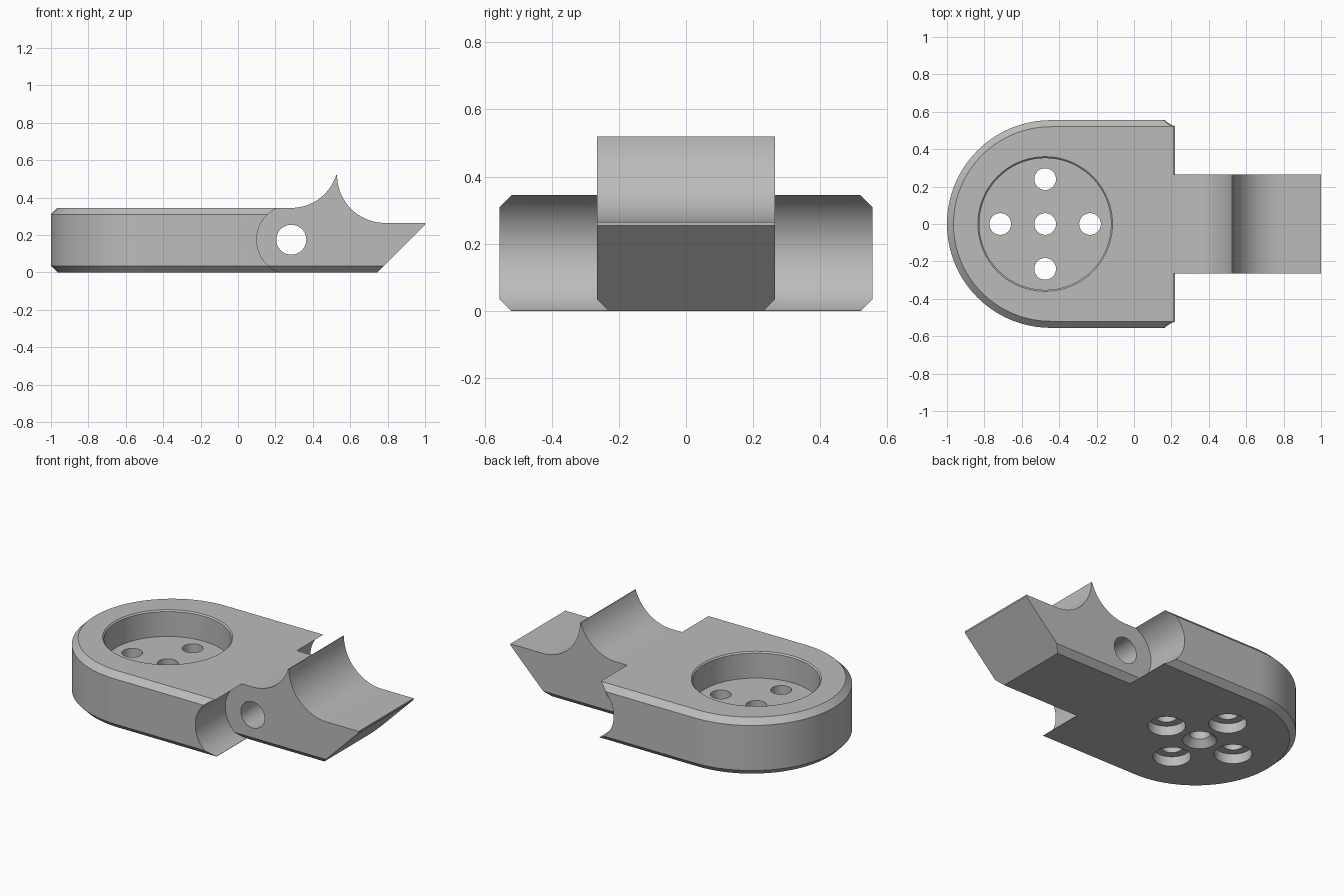
import bpy, bmesh, math

cube = bpy.data.objects.get("Cube")
if cube:
    bpy.data.objects.remove(cube, do_unlink=True)

grey = bpy.data.materials.new("machined grey")
grey.use_nodes = True
colour = (0.5, 0.5, 0.5, 1)
grey.diffuse_color = colour
grey.node_tree.nodes["Principled BSDF"].inputs["Base Color"].default_value = colour

HEIGHT, CHAMFER = 0.345, 0.035
PIN_X, PIN_Z = 0.285, 0.175
HUB_X = -0.475


def loft(name, rings, bevel_bottom=0):
    """Solid through matching rings of points, capped at both ends."""
    bm = bmesh.new()
    loops = [[bm.verts.new(p) for p in ring] for ring in rings]
    for a, b in zip(loops, loops[1:]):
        for i in range(len(a)):
            j = (i + 1) % len(a)
            bm.faces.new((a[i], a[j], b[j], b[i]))
    bm.faces.new(loops[0][::-1])
    bm.faces.new(loops[-1])
    bmesh.ops.recalc_face_normals(bm, faces=bm.faces)
    if bevel_bottom:
        edges = [e for e in bm.edges
                 if all(abs(v.co.z) < 1e-5 for v in e.verts)
                 and abs(e.verts[0].co.y - e.verts[1].co.y) < 1e-5]
        bmesh.ops.bevel(bm, geom=edges, offset=bevel_bottom, segments=1,
                        affect='EDGES', clamp_overlap=False)
    mesh = bpy.data.meshes.new(name)
    bm.to_mesh(mesh)
    bm.free()
    mesh.materials.append(grey)
    obj = bpy.data.objects.new(name, mesh)
    bpy.context.collection.objects.link(obj)
    return obj


def arc(cx, cy, r, start, end, n):
    return [(cx + r * math.cos(t), cy + r * math.sin(t))
            for t in (math.radians(start + (end - start) * i / n) for i in range(n + 1))]


def lathe(name, x, y, profile, n=64):
    """Upright turned solid from (radius, height) pairs."""
    return loft(name, [[(px, py, z) for px, py in arc(x, y, r, 0, 360, n)[:-1]]
                       for r, z in profile])


def cross_cylinder(name, r, half):
    """Cylinder along y on the pin axis."""
    circle = arc(PIN_X, PIN_Z, r, 0, 360, 96)[:-1]
    return loft(name, [[(x, y, z) for x, z in circle] for y in (-half, half)])


def combine(target, tool, operation='DIFFERENCE'):
    mod = target.modifiers.new(operation, 'BOOLEAN')
    mod.operation, mod.solver, mod.object = operation, 'EXACT', tool
    tool.hide_render = True
    bpy.context.view_layer.objects.active = target
    bpy.ops.object.modifier_apply(modifier=mod.name)
    bpy.data.objects.remove(tool, do_unlink=True)


# Rounded body with chamfered top and bottom rims
def body_ring(inset, z):
    half = 0.555 - inset
    pts = arc(-0.445, 0, half, 90, 270, 72) + [(0.22, -half), (0.22, half)]
    return [(x, y, z) for x, y in pts]


body = loft("bracket_body", [body_ring(CHAMFER, 0), body_ring(0, CHAMFER),
                             body_ring(0, HEIGHT - CHAMFER), body_ring(CHAMFER, HEIGHT)])

# Hollow knuckle seat across the end of the body
combine(body, cross_cylinder("knuckle_cutter", 0.185, 0.8))

# Tongue with two scooped curves meeting in a ridge, and a slanted nose
tip = math.degrees(math.atan2(-0.077, 0.24))
profile = ([(0, 0), (0, HEIGHT)]
           + arc(PIN_X, 0.597, 0.252, -90, tip, 24)
           + arc(0.785, 0.52, 0.255, 180, 270, 28)
           + [(1, 0.265), (1, 0.255), (0.745, 0)])
tongue = loft("tongue", [[(x, y, z) for x, z in profile] for y in (-0.265, 0.265)],
              bevel_bottom=CHAMFER * math.sin(math.radians(90)))
combine(body, tongue, 'UNION')

# Pin hole through the tongue
combine(body, cross_cylinder("pin_hole_cutter", 0.08, 0.8))

# Round pocket with an eased rim
combine(body, lathe("pocket_cutter", HUB_X, 0,
                    [(0.352, 0.185), (0.352, 0.337), (0.36, HEIGHT), (0.36, 0.5)], 96))

# Countersunk centre hole and four counterbored holes around it
combine(body, lathe("centre_hole_cutter", HUB_X, 0,
                    [(0.095, -0.1), (0.095, 0), (0.058, 0.04), (0.058, 0.25)]))
for dx, dy in ((1, 0), (0, 1), (-1, 0), (0, -1)):
    combine(body, lathe("bolt_hole_cutter", HUB_X + 0.24 * dx, 0.24 * dy,
                        [(0.105, -0.1), (0.105, 0.06), (0.058, 0.06), (0.058, 0.25)]))

# Smooth curved walls, keep machined edges sharp
bpy.ops.object.select_all(action='DESELECT')
body.select_set(True)
bpy.context.view_layer.objects.active = body
bpy.ops.object.shade_smooth_by_angle(angle=math.radians(25))
